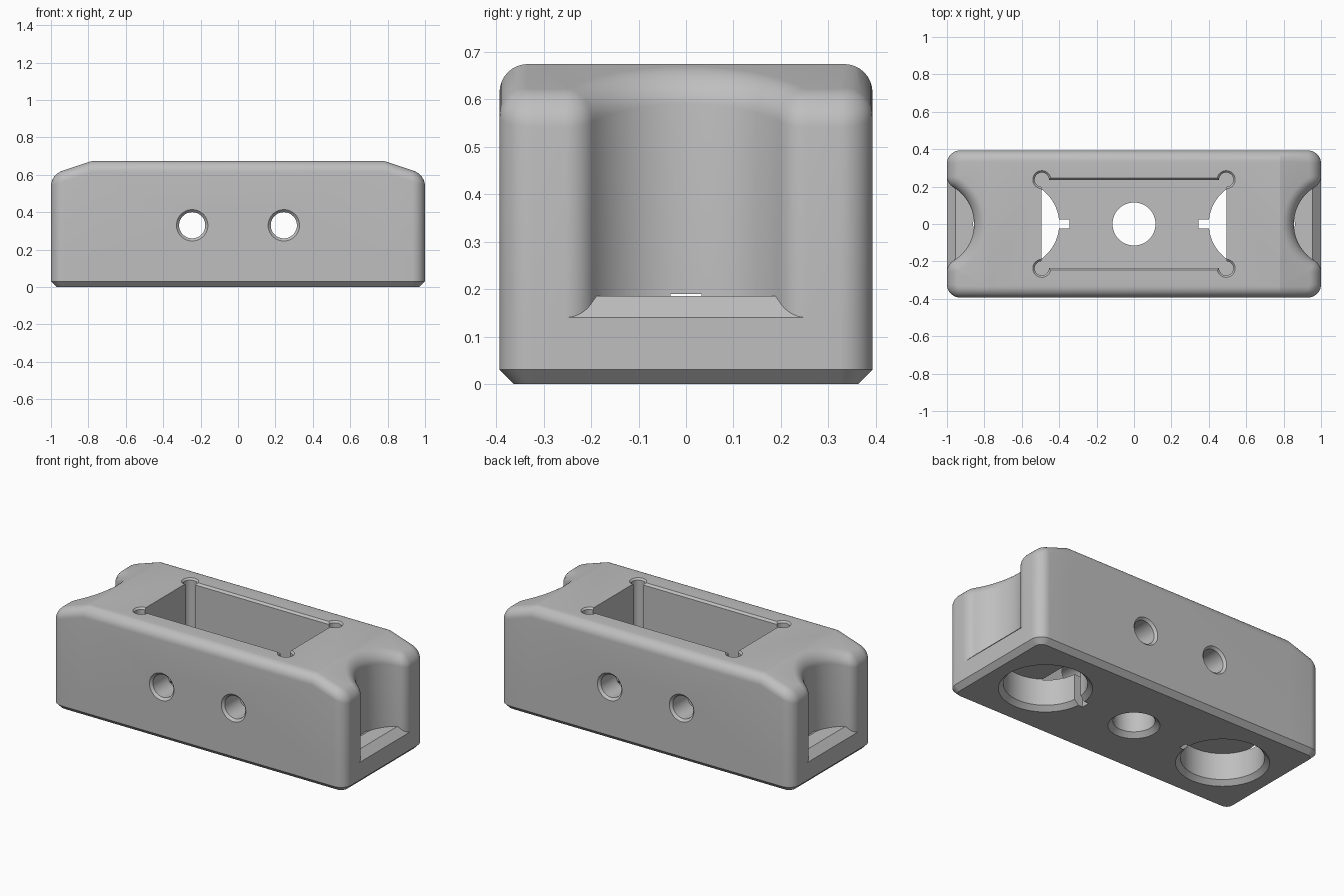
import bpy, bmesh
from math import sin, cos, pi, atan2
from mathutils import Matrix

default = bpy.data.objects.get("Cube")
if default:
    bpy.data.objects.remove(default, do_unlink=True)

HALF_Y, HEIGHT, CREASE_X, SLOPE = 0.393, 0.674, 0.78, 0.33
FILLET, CORNER, LIP = 0.06, 0.07, 0.067
SCOOP_X, SCOOP_R, LIP_Y = 1.085, 0.23, 0.255
FLOOR, SILL = 0.185, 0.14


def arc(cx, cy, r, a, b, n):
    return [(cx + r * cos(a + (b - a) * i / n), cy + r * sin(a + (b - a) * i / n))
            for i in range(n + 1)]


def make_object(name, rings, caps, matrix=None):
    """Skin a stack of equal-length rings and close it with the given caps."""
    bm = bmesh.new()
    rows = [[bm.verts.new(p) for p in ring] for ring in rings]
    n = len(rows[0])
    for low, high in zip(rows, rows[1:]):
        for i in range(n):
            j = (i + 1) % n
            bm.faces.new((low[i], low[j], high[j], high[i]))
    for row, indices in caps:
        bm.faces.new([rows[row][i] for i in indices])
    bmesh.ops.remove_doubles(bm, verts=bm.verts, dist=1e-5)
    bmesh.ops.recalc_face_normals(bm, faces=bm.faces)
    if matrix:
        bm.transform(matrix)
    mesh = bpy.data.meshes.new(name)
    bm.to_mesh(mesh)
    bm.free()
    obj = bpy.data.objects.new(name, mesh)
    bpy.context.collection.objects.link(obj)
    return obj


def all_quarters(q):
    flip = q[:0:-1]
    return (q + [(-x, y) for x, y in flip] + [(-x, -y) for x, y in q]
            + [(x, -y) for x, y in flip])


def scooped(d=0.0):
    """Plan outline with hollow ends, inset by d."""
    a = atan2(LIP_Y, 1 - LIP - SCOOP_X)
    q = arc(SCOOP_X, 0, SCOOP_R + d, pi, a, 14)
    q += arc(1 - LIP, LIP_Y, LIP - d, a - pi, 0, 12)
    q += arc(1 - CORNER, HALF_Y - CORNER, CORNER - d, 0, pi / 2, 10)
    return all_quarters(q + [(CREASE_X, HALF_Y - d)])


def plain(d=0.0):
    """Plan outline with flat ends, matching the scooped one point for point."""
    q = [(1 - d, y) for x, y in arc(SCOOP_X, 0, SCOOP_R, pi,
         atan2(LIP_Y, 1 - LIP - SCOOP_X), 14)]
    q += [(1 - d, y) for x, y in arc(1 - LIP, LIP_Y, LIP,
          atan2(LIP_Y, 1 - LIP - SCOOP_X) - pi, 0, 12)]
    q += arc(1 - CORNER, HALF_Y - CORNER, CORNER - d, 0, pi / 2, 10)
    return all_quarters(q + [(CREASE_X, HALF_Y - d)])


def top_z(x):
    return HEIGHT - SLOPE * max(0, abs(x) - CREASE_X)


def floor_z(x):
    return min(FLOOR, SILL + 1 - abs(x))


# Body: chamfered base, sloped sill, hollow end floors, walls, rounded top rim
base, hollow = plain(), scooped()
sill = []
for (bx, by), (sx, sy) in zip(base, hollow):
    x = max(abs(sx), 0.955) if abs(by) <= LIP_Y + 1e-6 else abs(bx)
    sill.append((x if sx > 0 else -x, sy))
in_end = [abs(y) <= LIP_Y + 1e-6 for x, y in base]
rings = [[(x, y, 0) for x, y in plain(0.03)],
         [(x, y, 0.03) for x, y in base],
         [(x, y, SILL) for x, y in base],
         [(x, y, floor_z(x) if e else SILL) for (x, y), e in zip(sill, in_end)],
         [(x, y, floor_z(x) if e else SILL) for (x, y), e in zip(hollow, in_end)]]
STEPS = 8
for k in range(STEPS + 1):
    t = k / STEPS * pi / 2
    rings.append([(x, y, top_z(x) - FILLET * (1 - sin(t)))
                  for x, y in scooped(FILLET * (1 - cos(t)))])
count = len(base)
n = (count + 2) // 4
caps = [(0, range(count)),
        (-1, (n - 1, n, 3 * n - 2, 3 * n - 1)),
        (-1, list(range(3 * n - 1, count)) + list(range(n))),
        (-1, range(n, 3 * n - 1))]
body = make_object("block_body", rings, caps)


# Cutters
cutters = []


def cut_stack(name, rings, matrix=None):
    m = len(rings[0])
    obj = make_object(name, rings, [(0, range(m)), (-1, range(m))], matrix)
    obj.hide_render = True
    cutters.append(obj)


def bore(name, profile, matrix):
    cut_stack(name, [[(x, y, h) for x, y in arc(0, 0, r, 0, 2 * pi, 64)[:-1]]
                     for r, h in profile], matrix)


def block(name, sections):
    cut_stack(name, [[(x0, -hy, z), (x1, -hy, z), (x1, hy, z), (x0, hy, z)]
                     for x0, x1, hy, z in sections])


# Central pocket with relieved corners and eased long edges
block("pocket_cutter", [(-0.495, 0.495, 0.235, FLOOR), (-0.495, 0.495, 0.235, 0.662),
                        (-0.495, 0.495, 0.259, 0.686)])
for sx in (-1, 1):
    for sy in (-1, 1):
        bore("corner_relief_cutter", [(0.038, FLOOR), (0.038, 0.664), (0.058, 0.684)],
             Matrix.Translation((sx * 0.493, sy * 0.237, 0)))
    # Large underside bores with a small key slot toward the middle
    bore("round_seat_cutter", [(0.284, -0.027), (0.23, 0.027), (0.23, 0.19)],
         Matrix.Translation((sx * 0.63, 0, 0)))
    x0, x1 = sorted((sx * 0.345, sx * 0.6))
    block("key_slot_cutter", [(x0, x1, 0.025, -0.05), (x0, x1, 0.025, 0.19)])
    # Cross holes
    bore("cross_hole_cutter", [(0.098, -0.407), (0.07, -0.379), (0.07, 0.379), (0.098, 0.407)],
         Matrix.Translation((sx * 0.245, 0, 0.33)) @ Matrix.Rotation(pi / 2, 4, 'X'))
bore("center_hole_cutter", [(0.169, -0.027), (0.115, 0.027), (0.115, 0.3)], Matrix())

for c in cutters:
    mod = body.modifiers.new(c.name, 'BOOLEAN')
    mod.operation, mod.solver, mod.object = 'DIFFERENCE', 'EXACT', c
graph = bpy.context.evaluated_depsgraph_get()
carved = bpy.data.meshes.new_from_object(body.evaluated_get(graph))
body.modifiers.clear()
body.data = carved
for c in cutters:
    bpy.data.objects.remove(c, do_unlink=True)

# Material and shading
grey = bpy.data.materials.new("plain_grey")
grey.use_nodes = True
grey.diffuse_color = (0.52, 0.52, 0.52, 1)
grey.node_tree.nodes["Principled BSDF"].inputs["Base Color"].default_value = grey.diffuse_color
body.data.materials.clear()
body.data.materials.append(grey)
bpy.ops.object.select_all(action='DESELECT')
body.select_set(True)
bpy.context.view_layer.objects.active = body
bpy.ops.object.shade_smooth_by_angle(angle=0.26)
